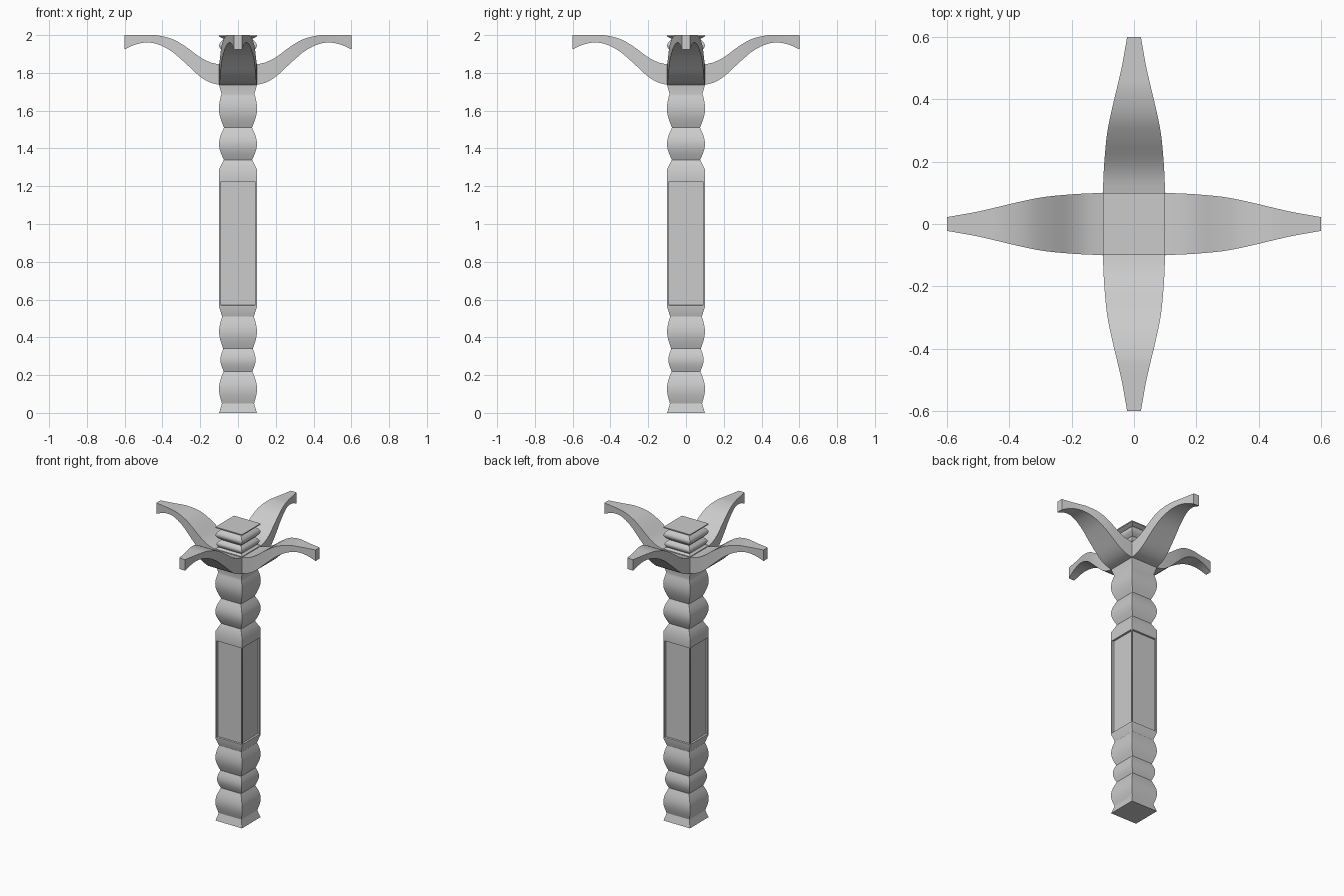
import bpy, bmesh, math
from mathutils import Matrix

if "Cube" in bpy.data.objects:
    bpy.data.objects.remove(bpy.data.objects["Cube"])


def finish(bm, name):
    bmesh.ops.recalc_face_normals(bm, faces=bm.faces[:])
    me = bpy.data.meshes.new(name)
    bm.to_mesh(me)
    bm.free()
    ob = bpy.data.objects.new(name, me)
    bpy.context.collection.objects.link(ob)
    bpy.ops.object.select_all(action='DESELECT')
    ob.select_set(True)
    bpy.context.view_layer.objects.active = ob
    bpy.ops.object.shade_smooth_by_angle(angle=math.radians(32))
    return ob


def loft(bm, rings):
    loops = [[bm.verts.new(p) for p in r] for r in rings]
    for a, b in zip(loops, loops[1:]):
        for i in range(4):
            j = (i + 1) % 4
            bm.faces.new((a[i], a[j], b[j], b[i]))
    bm.faces.new(loops[0][::-1])
    bm.faces.new(loops[-1])


def spline(pts, x):
    # smooth cubic through (x, value) points
    n = len(pts)
    slope = [(pts[min(i + 1, n - 1)][1] - pts[max(i - 1, 0)][1]) /
             (pts[min(i + 1, n - 1)][0] - pts[max(i - 1, 0)][0]) for i in range(n)]
    i = 0
    while i < n - 2 and x > pts[i + 1][0]:
        i += 1
    (x0, y0), (x1, y1) = pts[i], pts[i + 1]
    h = x1 - x0
    t = (x - x0) / h
    return ((2*t**3 - 3*t**2 + 1) * y0 + (t**3 - 2*t**2 + t) * h * slope[i]
            + (3*t**2 - 2*t**3) * y1 + (t**3 - t**2) * h * slope[i + 1])


# Column: square section; (z, half width, bulge of the stretch leading up to it)
profile = [(0, .1, 0), (.05, .085, 0), (.22, .076, .02), (.34, .078, .016),
           (.51, .084, .019), (.56, .1, 0), (1.235, .1, 0), (1.29, .1, 0),
           (1.34, .075, 0), (1.51, .074, .026), (1.69, .087, .02),
           (1.735, .1, 0), (1.85, .1, 0), (1.86, .085, 0), (1.91, .075, .015),
           (1.98, .075, .025), (1.993, .1, 0), (2, .1, 0)]
steps = [profile[0][:2]]
for (z0, r0, _), (z1, r1, b) in zip(profile, profile[1:]):
    n = 14 if b else 1
    for k in range(1, n + 1):
        t = k / n
        steps.append((z0 + (z1 - z0) * t, r0 + (r1 - r0) * t + b * math.sin(math.pi * t)))
bm = bmesh.new()
loft(bm, [[(-r, -r, z), (r, -r, z), (r, r, z), (-r, r, z)] for z, r in steps])

# Recessed panels in the plain middle of the column
bmesh.ops.recalc_face_normals(bm, faces=bm.faces[:])
panels = [f for f in bm.faces
          if abs(f.calc_center_median().z - .8975) < .01 and f.calc_area() > .1]
bmesh.ops.inset_individual(bm, faces=panels, thickness=.013, depth=0)
bmesh.ops.inset_individual(bm, faces=panels, thickness=.002, depth=-.012)
finish(bm, "column")

# Four curved, tapering support arms
top = [(.1, 1.845), (.15, 1.857), (.2, 1.882), (.27, 1.934), (.34, 1.976),
       (.43, 1.999), (.5, 2), (.6, 2)]
bottom = [(.1, 1.737), (.15, 1.75), (.2, 1.78), (.28, 1.853), (.35, 1.913),
          (.42, 1.95), (.48, 1.961), (.54, 1.951), (.6, 1.925)]
width = [(.1, .1), (.2, .095), (.31, .083), (.5, .04), (.6, .022)]
for k, side in enumerate(("right", "back", "left", "front")):
    bm = bmesh.new()
    rings = []
    for i in range(25):
        x = .1 + .5 * i / 24
        w, zt, zb = (spline(p, x) for p in (width, top, bottom))
        zt = min(zt, 2)
        rings.append([(x, -w, zb), (x, w, zb), (x, w, zt), (x, -w, zt)])
    loft(bm, rings)
    bm.transform(Matrix.Rotation(k * math.pi / 2, 4, 'Z'))
    finish(bm, side + "_arm")
